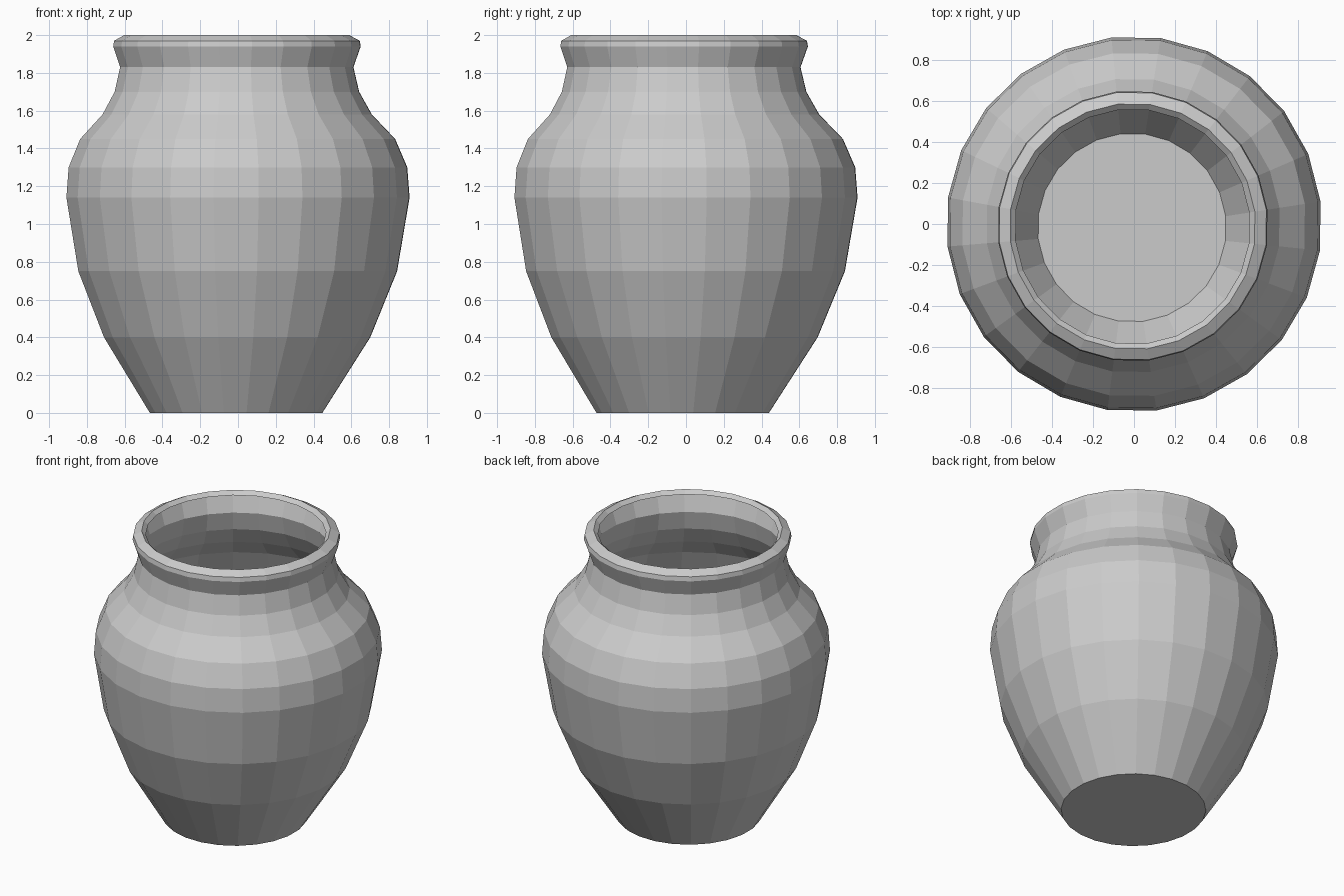
import bpy
import bmesh
import math

cube = bpy.data.objects.get("Cube")
if cube:
    bpy.data.objects.remove(cube, do_unlink=True)

SIDES = 24
BELLY = 0.915

# (radius, height) from the foot up over the rim to the inner lip
PROFILE = [
    (0.46, 0.0), (0.71, 0.4), (0.85, 0.75), (BELLY, 1.14),
    (0.903, 1.3), (0.84, 1.45), (0.718, 1.58), (0.652, 1.7),
    (0.622, 1.83), (0.66, 1.94), (0.655, 1.97), (0.6, 2.0), (0.573, 1.975),
]

# Plain grey clay
clay = bpy.data.materials.new("grey_clay")
clay.use_nodes = True
colour = (0.6, 0.6, 0.6, 1.0)
clay.diffuse_color = colour
clay.node_tree.nodes["Principled BSDF"].inputs["Base Color"].default_value = colour


def add_ring(bm, radius, height):
    """Ring of vertices; narrow rings sit slightly off the belly's axis."""
    shift = 1 - radius / BELLY
    ring = []
    for i in range(SIDES):
        angle = math.tau * (i + 0.5) / SIDES - math.radians(0.6)
        ring.append(bm.verts.new((radius * math.cos(angle) - 0.02 * shift,
                                  radius * math.sin(angle) - 0.035 * shift,
                                  height)))
    return ring


# Pot wall: a single open shell with a flat foot
bm = bmesh.new()
rings = [add_ring(bm, r, z) for r, z in PROFILE]
bm.faces.new(list(reversed(rings[0])))
for low, high in zip(rings, rings[1:]):
    for i in range(SIDES):
        j = (i + 1) % SIDES
        bm.faces.new((low[i], low[j], high[j], high[i]))

mesh = bpy.data.meshes.new("pot")
bm.to_mesh(mesh)
bm.free()
mesh.materials.append(clay)
pot = bpy.data.objects.new("pot", mesh)
bpy.context.collection.objects.link(pot)
